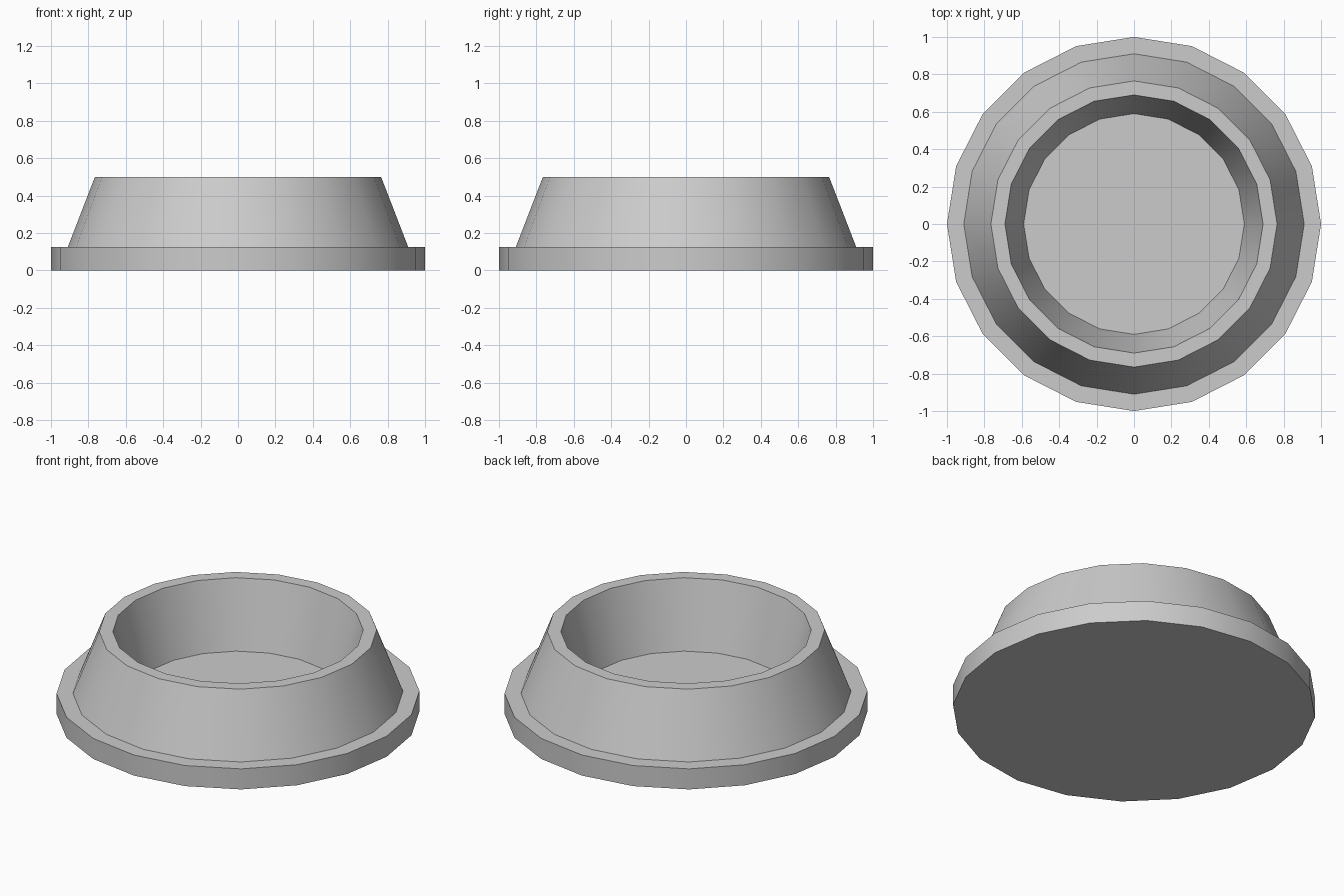
import bpy, bmesh, math

if "Cube" in bpy.data.objects:
    bpy.data.objects.remove(bpy.data.objects["Cube"])

SIDES = 20

# Profile (radius, height): flange, sloped outer wall, rim, sloped inner wall
profile = [(1.0, 0.0), (1.0, 0.125), (0.91, 0.125),
           (0.765, 0.5), (0.69, 0.5), (0.59, 0.10)]

bm = bmesh.new()
rings = []
for r, z in profile:
    rings.append([bm.verts.new((r * math.cos(2 * math.pi * i / SIDES),
                                r * math.sin(2 * math.pi * i / SIDES), z))
                  for i in range(SIDES)])

# Walls between successive rings
for a, b in zip(rings, rings[1:]):
    for i in range(SIDES):
        j = (i + 1) % SIDES
        bm.faces.new((a[i], a[j], b[j], b[i]))

# Underside and recessed floor
bm.faces.new(rings[0][::-1])
bm.faces.new(rings[-1])

mesh = bpy.data.meshes.new("flanged_dish")
bm.to_mesh(mesh)
bm.free()
dish = bpy.data.objects.new("flanged_dish", mesh)
bpy.context.collection.objects.link(dish)

# Smooth walls with sharp rims
bpy.context.view_layer.objects.active = dish
dish.select_set(True)
bpy.ops.object.shade_smooth_by_angle(angle=math.radians(30))
